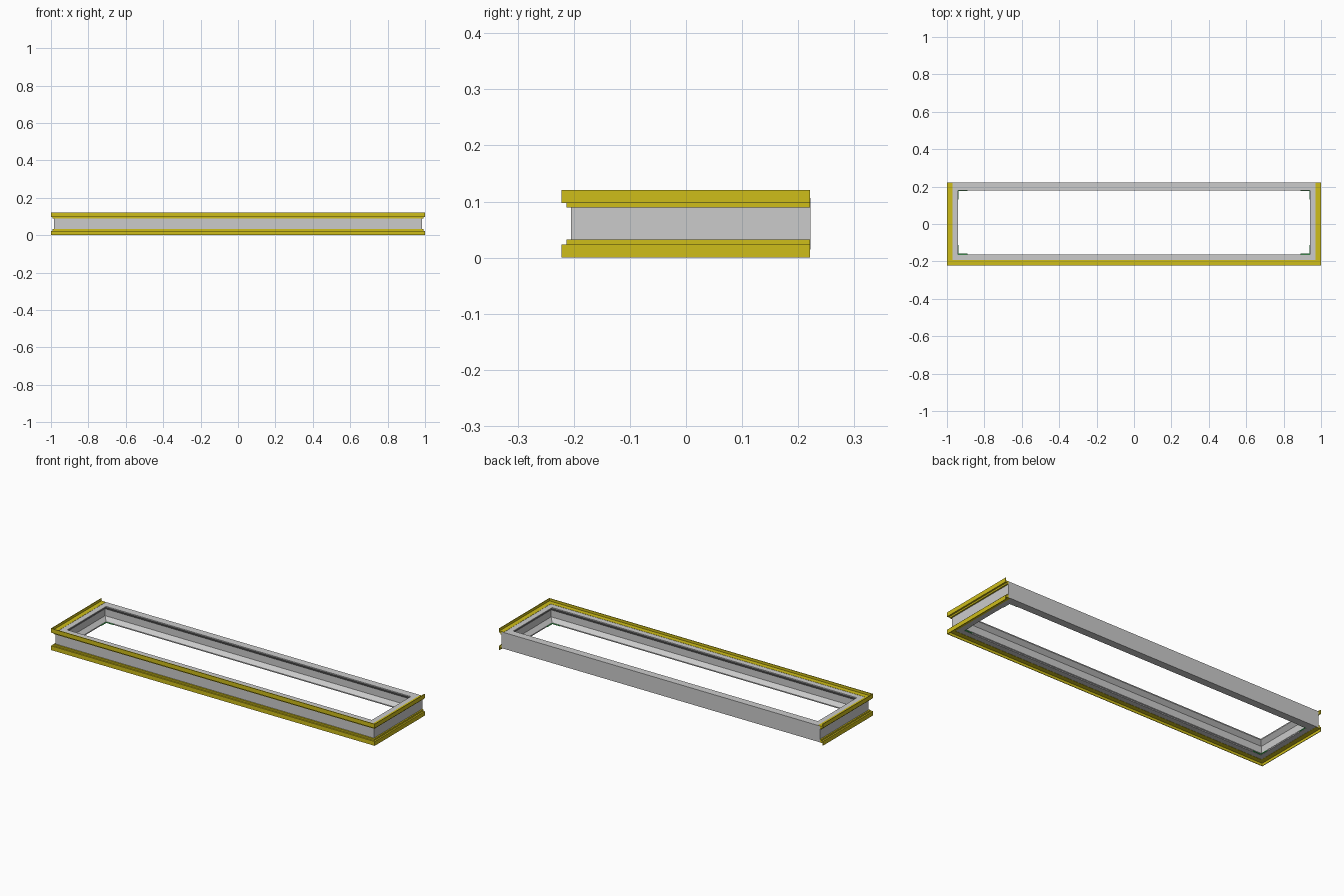
import bpy, bmesh

if "Cube" in bpy.data.objects:
    bpy.data.objects.remove(bpy.data.objects["Cube"])

X, FRONT, BACK, H = 0.983, -0.205, 0.222, 0.121


def material(name, color):
    m = bpy.data.materials.new(name)
    m.diffuse_color = color
    m.use_nodes = True
    m.node_tree.nodes["Principled BSDF"].inputs["Base Color"].default_value = m.diffuse_color
    return m


def sweep(name, profile, stations, closed, mat=None):
    """Sweep a closed (inset, z) profile through mitred corner stations."""
    bm = bmesh.new()
    rings = [[bm.verts.new((*st(d), z)) for d, z in profile] for st in stations]
    n, k = len(profile), len(rings)
    for i in range(k if closed else k - 1):
        a, b = rings[i], rings[(i + 1) % k]
        for j in range(n):
            bm.faces.new((a[j], a[(j + 1) % n], b[(j + 1) % n], b[j]))
    if not closed:
        bm.faces.new(rings[0])
        bm.faces.new(rings[-1])
    bmesh.ops.recalc_face_normals(bm, faces=bm.faces)
    me = bpy.data.meshes.new(name)
    bm.to_mesh(me)
    bm.free()
    ob = bpy.data.objects.new(name, me)
    bpy.context.collection.objects.link(ob)
    if mat:
        me.materials.append(mat)
    return ob


def corner(sx, back):
    return lambda d: (sx * (X - d), BACK - d if back else FRONT + d)


def end(sx):
    return lambda d: (sx * (X - d), BACK - 0.001)


yellow = material("yellow_trim", (0.62, 0.51, 0.01, 1))
green = material("green_corner", (0.05, 0.6, 0.1, 1))

# Grey frame: lower than the trim, with a recessed inner channel and thin lips
half = [(0, 0.015), (0.042, 0.015), (0.042, 0.021), (0.022, 0.041)]
frame = half + [(d, H - z) for d, z in reversed(half)]
sweep("wall_frame", frame,
      [corner(-1, True), corner(-1, False), corner(1, False), corner(1, True)], True)

# Yellow trim on the front and sides: thin outer lip, shelf and inner step
trim = [(-0.017, 0), (-0.014, 0), (-0.014, 0.014), (0.012, 0.014),
        (0.012, 0.0235), (0.003, 0.032), (-0.008, 0.032),
        (-0.008, 0.0235), (-0.017, 0.0235)]
path = [end(-1), corner(-1, False), corner(1, False), end(1)]
sweep("lower_trim", trim, path, False, yellow)
sweep("upper_trim", [(d, H - z) for d, z in trim], path, False, yellow)

# Small green brackets in the inner corners
L = 0.05
strip = [(0.0415, 0.016), (0.046, 0.016), (0.046, 0.02), (0.0415, 0.02)]
for sx in (-1, 1):
    for back in (True, False):
        yc = BACK - 0.042 - L if back else FRONT + 0.042 + L
        sweep("corner_bracket", strip,
              [lambda d, s=sx, y=yc: (s * (X - d), y),
               corner(sx, back),
               lambda d, s=sx, b=back: (s * (X - 0.042 - L), corner(s, b)(d)[1])],
              False, green)
